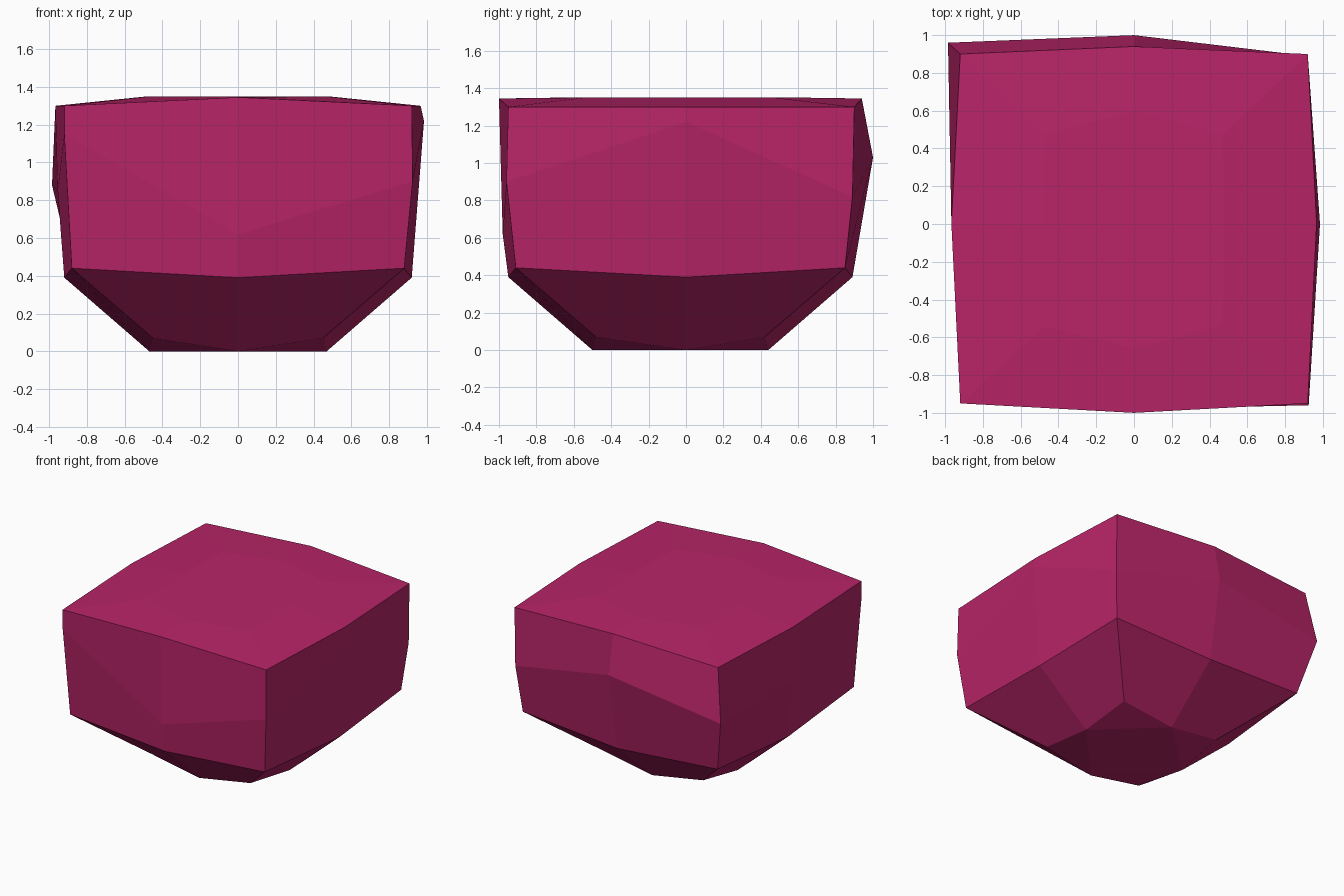
import bpy
import bmesh

cube = bpy.data.objects.get("Cube")
if cube:
    bpy.data.objects.remove(cube, do_unlink=True)


def ring(half, front, back, z_corner, mid_half, mid_front, mid_back, z_side, z_end):
    """Eight points around the stone: four corners with a midpoint between each."""
    return [
        (-half, front, z_corner), (0, mid_front, z_end),
        (half, front, z_corner), (mid_half, 0, z_side),
        (half, back, z_corner), (0, mid_back, z_end),
        (-half, back, z_corner), (-mid_half, 0, z_side),
    ]


# Cross-sections from the base up to the flat crown
base = ring(0.45, -0.48, 0.42, 0.07, 0.47, -0.5, 0.44, 0, 0)
shoulder = ring(0.88, -0.91, 0.85, 0.44, 0.92, -0.95, 0.89, 0.39, 0.39)
waist = [
    (-0.92, -0.95, 1.15), (0, -0.98, 0.62), (0.925, -0.96, 0.9), (0.985, 0, 1.22),
    (0.92, 0.89, 0.82), (0, 1, 1.03), (-0.985, 0.96, 0.88), (-0.955, 0, 0.85),
]
rim = ring(0.92, -0.95, 0.9, 1.3, 0.967, -1, 0.94, 1.3, 1.345)
crown = ring(0.47, -0.54, 0.47, 1.35, 0.48, -0.66, 0.6, 1.35, 1.35)

bm = bmesh.new()
loops = [[bm.verts.new(p) for p in r] for r in (base, shoulder, waist, rim, crown)]

# Walls between neighbouring cross-sections
for low, high in zip(loops, loops[1:]):
    for i in range(8):
        j = (i + 1) % 8
        bm.faces.new((low[i], low[j], high[j], high[i]))

# Flat crown, and a flat diamond with four chipped corners underneath
bm.faces.new(loops[-1])
under = loops[0]
bm.faces.new(under[1::2][::-1])
for i in range(0, 8, 2):
    bm.faces.new((under[i - 1], under[(i + 1) % 8], under[i]))

bmesh.ops.recalc_face_normals(bm, faces=bm.faces)
mesh = bpy.data.meshes.new("faceted_stone")
bm.to_mesh(mesh)
bm.free()

# Single magenta colour
magenta = bpy.data.materials.new("magenta")
magenta.use_nodes = True
colour = (0.479, 0.018, 0.138, 1)
magenta.diffuse_color = colour
shader = next(n for n in magenta.node_tree.nodes if n.type == "BSDF_PRINCIPLED")
shader.inputs["Base Color"].default_value = colour
mesh.materials.append(magenta)

stone = bpy.data.objects.new("faceted_stone", mesh)
bpy.context.collection.objects.link(stone)
